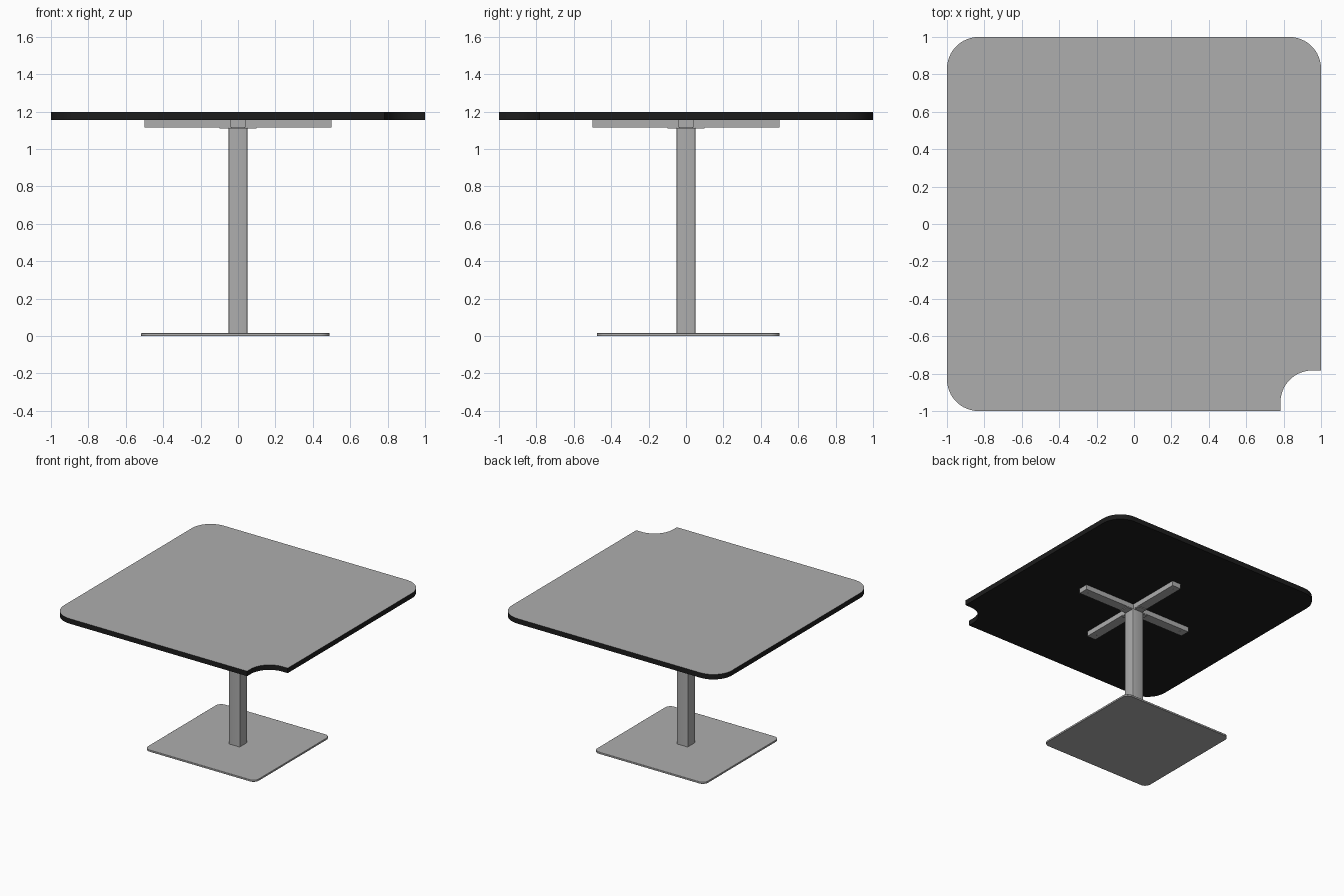
import bpy, bmesh
from math import cos, sin, pi

if "Cube" in bpy.data.objects:
    bpy.data.objects.remove(bpy.data.objects["Cube"])


def material(name, v):
    m = bpy.data.materials.new(name)
    m.diffuse_color = (v, v, v, 1)
    m.use_nodes = True
    m.node_tree.nodes["Principled BSDF"].inputs["Base Color"].default_value = m.diffuse_color
    return m


black = material("black_edge", 0.012)
grey = material("mid_grey", 0.42)


def prism(name, pts, z0, z1, bevel=0.0):
    """Extrude a counter-clockwise outline from z0 to z1."""
    bm = bmesh.new()
    low = bm.faces.new([bm.verts.new((x, y, z0)) for x, y in pts])
    res = bmesh.ops.extrude_face_region(bm, geom=[low], use_keep_orig=True)
    for v in res["geom"]:
        if isinstance(v, bmesh.types.BMVert):
            v.co.z = z1
    bmesh.ops.recalc_face_normals(bm, faces=bm.faces)
    mesh = bpy.data.meshes.new(name)
    bm.to_mesh(mesh)
    bm.free()
    mesh.materials.append(grey)
    ob = bpy.data.objects.new(name, mesh)
    bpy.context.collection.objects.link(ob)
    if bevel:
        mod = ob.modifiers.new("bevel", "BEVEL")
        mod.width, mod.segments, mod.limit_method = bevel, 2, "ANGLE"
    bpy.context.view_layer.objects.active = ob
    ob.select_set(True)
    bpy.ops.object.shade_smooth_by_angle()
    ob.select_set(False)
    return ob


def arc(cx, cy, r, a0, a1, n=16):
    steps = [a0 + (a1 - a0) * i / n for i in range(n + 1)]
    return [(cx + r * cos(a), cy + r * sin(a)) for a in steps]


def rounded(hx, hy, r, cx=0, cy=0, n=10):
    pts = []
    for i, (sx, sy) in enumerate([(1, 1), (-1, 1), (-1, -1), (1, -1)]):
        pts += arc(cx + sx * (hx - r), cy + sy * (hy - r), r, i * pi / 2, (i + 1) * pi / 2, n)
    return pts


# Table top: three rounded corners and one scooped notch
R, C, N = 0.17, 0.83, 0.783
outline = (arc(C, C, R, 0, pi / 2) + arc(-C, C, R, pi / 2, pi) + arc(-C, -C, R, pi, 1.5 * pi)
           + [(N, -1)] + arc(N + R, -N - R, R, pi, pi / 2) + [(1, -N)])
top = prism("table_top", outline, 1.156, 1.197)
top.data.materials.append(black)
for f in top.data.polygons:
    f.material_index = 0 if f.normal.z > 0.5 else 1


# Cross-shaped support under the top, with a thin plate on the column
def cross(w, l):
    return [(l, -w), (l, w), (w, w), (w, l), (-w, l), (-w, w),
            (-l, w), (-l, -w), (-w, -w), (-w, -l), (w, -l), (w, -w)]


prism("support_arms", cross(0.04, 0.5), 1.116, 1.156)
prism("column_plate", cross(0.038, 0.1), 1.109, 1.116)

# Small screws near the arm ends
for i in range(4):
    a = i * pi / 2
    prism(f"arm_screw_{i + 1}", arc(0.45 * cos(a), 0.45 * sin(a), 0.01, 0, 2 * pi * 11 / 12, 11),
          1.115, 1.12)

# Column and base plate
prism("column", rounded(0.05, 0.05, 0.006, n=3), 0.012, 1.112)
prism("base_plate", rounded(0.504, 0.489, 0.05, -0.014, 0.012), 0.0, 0.015, 0.002)
